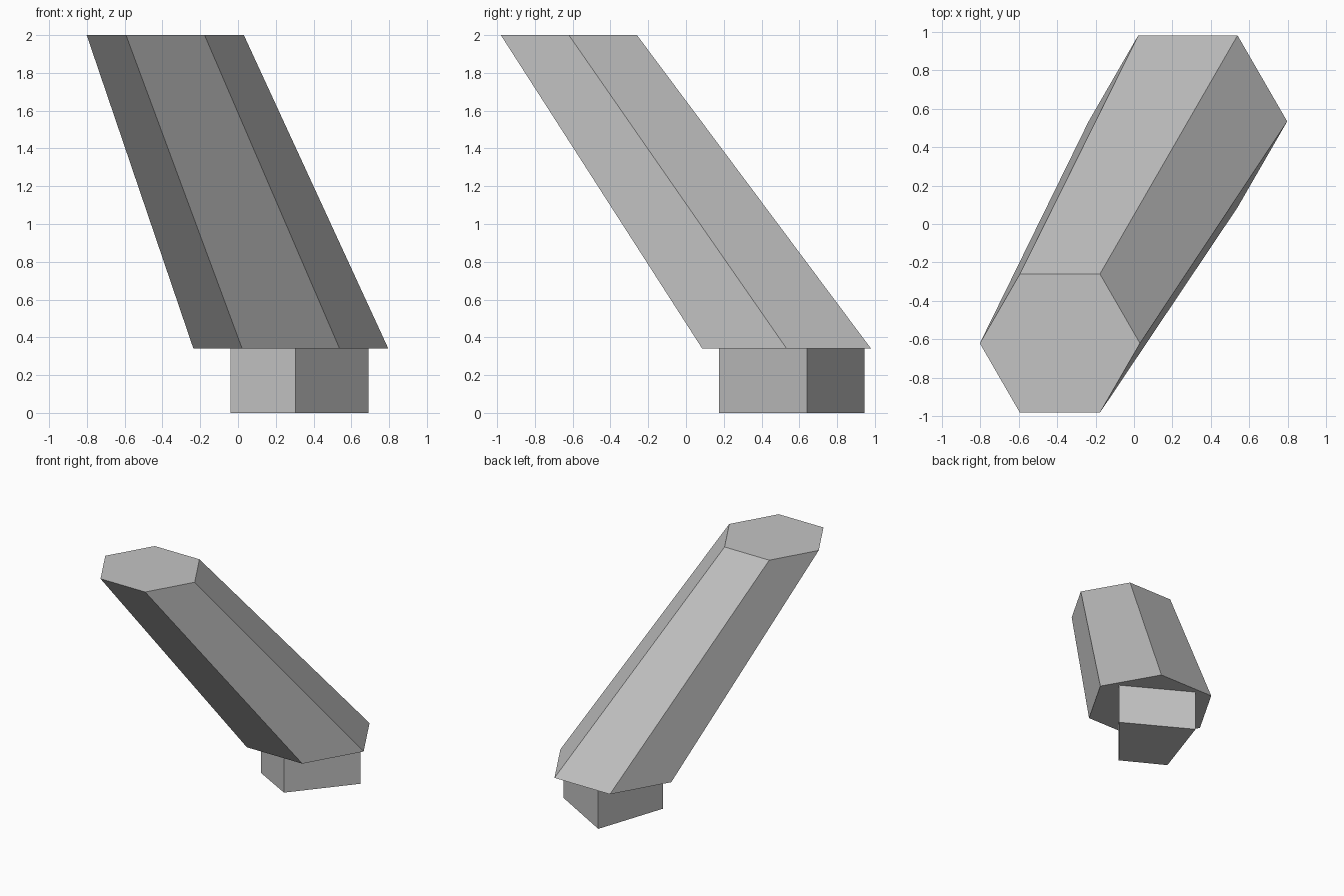
import bpy, bmesh, math

default = bpy.data.objects.get("Cube")
if default:
    bpy.data.objects.remove(default, do_unlink=True)

# Single matte grey
grey = bpy.data.materials.new("plain grey")
grey.use_nodes = True
colour = (0.55, 0.55, 0.55, 1)
grey.diffuse_color = colour
grey.node_tree.nodes["Principled BSDF"].inputs["Base Color"].default_value = colour


def hexagon(cx, cy, radius):
    return [(cx + radius * math.cos(i * math.pi / 3),
             cy + radius * math.sin(i * math.pi / 3)) for i in range(6)]


def loft(name, lower, upper, z0, z1):
    """Closed flat-sided solid between two matching outlines."""
    bm = bmesh.new()
    low = [bm.verts.new((x, y, z0)) for x, y in lower]
    high = [bm.verts.new((x, y, z1)) for x, y in upper]
    bm.faces.new(reversed(low))
    bm.faces.new(high)
    n = len(low)
    for i in range(n):
        j = (i + 1) % n
        bm.faces.new((low[i], low[j], high[j], high[i]))
    bmesh.ops.recalc_face_normals(bm, faces=bm.faces)
    mesh = bpy.data.meshes.new(name)
    bm.to_mesh(mesh)
    bm.free()
    mesh.materials.append(grey)
    obj = bpy.data.objects.new(name, mesh)
    bpy.context.collection.objects.link(obj)
    return obj


SEAM = 0.34

# Four-sided foot
foot = [(0.305, 0.175), (0.69, 0.64), (0.155, 0.945), (-0.04, 0.365)]
loft("foot_block", foot, foot, 0, SEAM)

# Leaning, tapering six-sided column
loft("leaning_column", hexagon(0.28, 0.533, 0.516),
     hexagon(-0.385, -0.62, 0.416), SEAM, 2)
